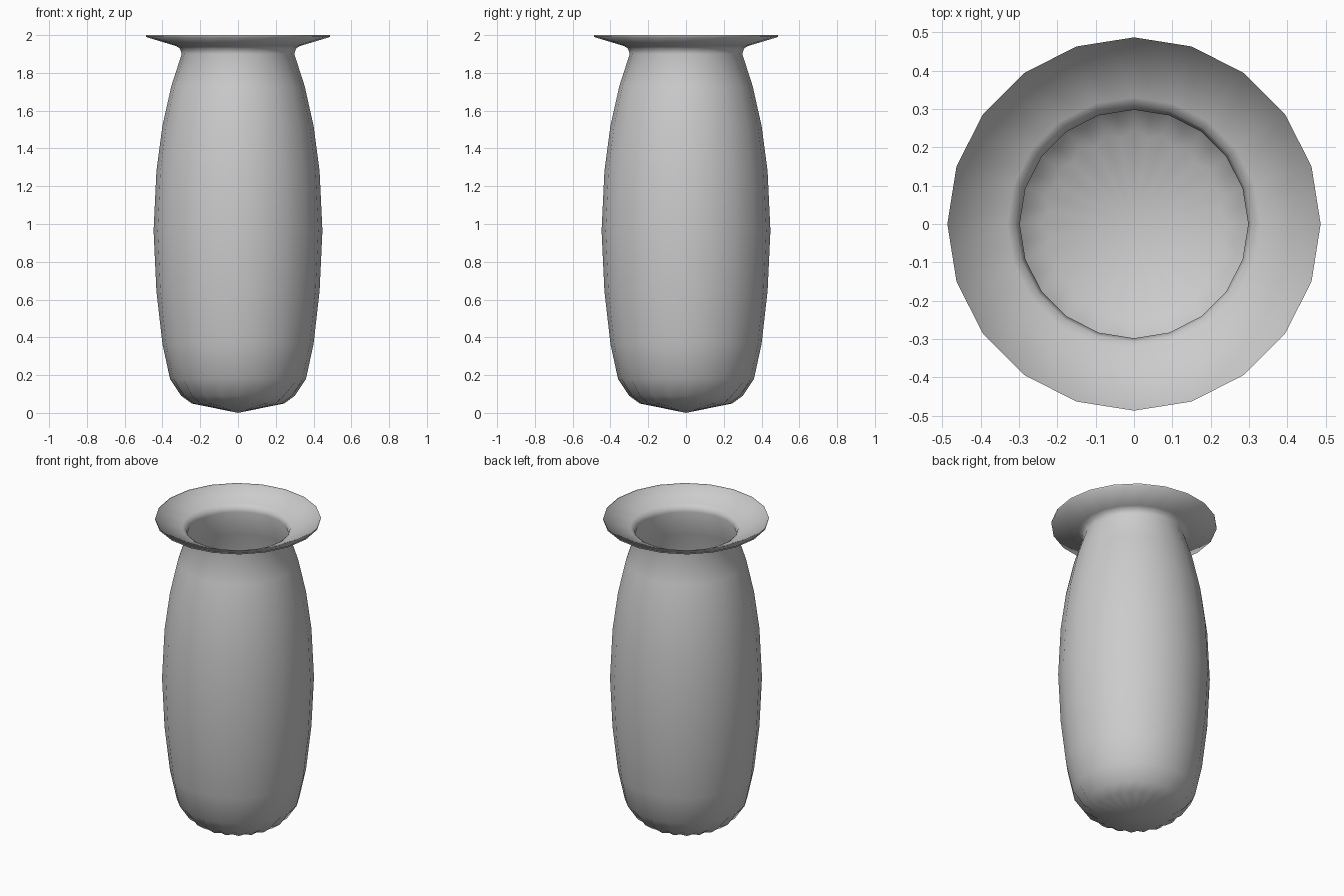
import bpy
import bmesh
from math import cos, sin, pi

cube = bpy.data.objects.get("Cube")
if cube:
    bpy.data.objects.remove(cube, do_unlink=True)

SIDES = 20
STEP = pi / SIDES

# One plain grey finish
grey = bpy.data.materials.new("plain_grey")
grey.use_nodes = True
COLOUR = (0.6, 0.6, 0.6, 1)
grey.diffuse_color = COLOUR
grey.node_tree.nodes["Principled BSDF"].inputs["Base Color"].default_value = COLOUR

# Profile from the base to the lip: radius, height, pleat depth
PROFILE = [
    (0.245, 0.05, 0.07), (0.30, 0.09, 0.06), (0.36, 0.18, 0),
    (0.40, 0.365, 0), (0.432, 0.645, 0), (0.447, 0.965, 0),
    (0.432, 1.28, 0), (0.40, 1.52, 0), (0.353, 1.73, 0),
    (0.298, 1.90, 0), (0.308, 1.93, 0), (0.33, 1.943, 0),
    (0.487, 1.99, 0), (0.487, 2.0, 0),
]


def add_ring(bm, radius, height, pleat):
    """Ring whose every second point lies on the chord, or inside it for pleats."""
    ring = []
    for i in range(2 * SIDES):
        r = radius * (cos(STEP) * (1 - pleat) if i % 2 else 1)
        ring.append(bm.verts.new((r * cos(i * STEP), r * sin(i * STEP), height)))
    return ring


# Thin vase shell with a pleated base drawn to a point
bm = bmesh.new()
rings = [add_ring(bm, *point) for point in PROFILE]
tip = bm.verts.new((0, 0, 0))
count = 2 * SIDES
for i in range(count):
    j = (i + 1) % count
    bm.faces.new((tip, rings[0][j], rings[0][i]))
    for low, high in zip(rings, rings[1:]):
        bm.faces.new((low[i], low[j], high[j], high[i]))
for face in bm.faces:
    face.smooth = True

mesh = bpy.data.meshes.new("vase")
bm.to_mesh(mesh)
bm.free()
mesh.materials.append(grey)
vase = bpy.data.objects.new("vase", mesh)
bpy.context.collection.objects.link(vase)
